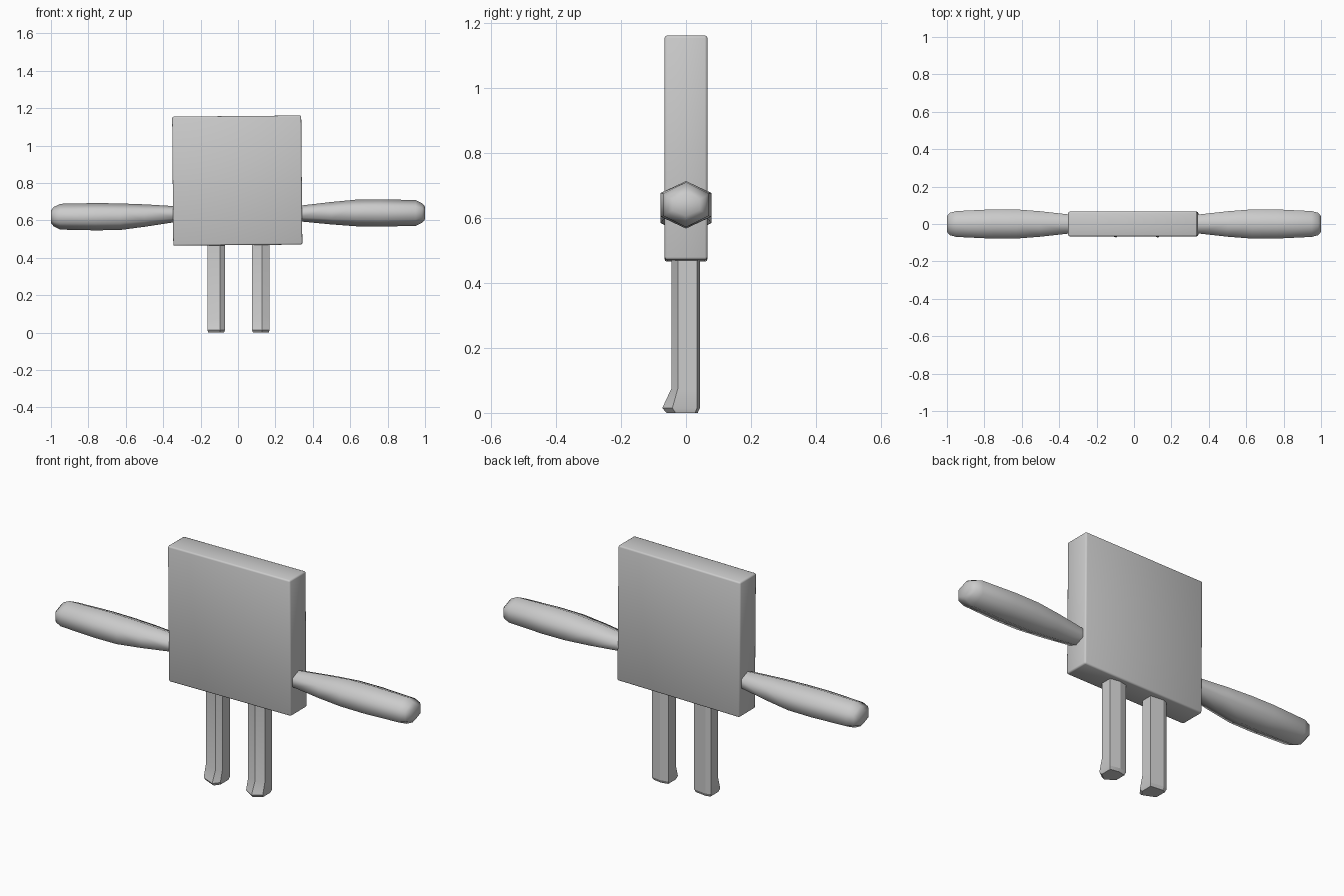
import bpy, bmesh, math

if "Cube" in bpy.data.objects:
    bpy.data.objects.remove(bpy.data.objects["Cube"])

grey = bpy.data.materials.new("light grey")
grey.diffuse_color = (0.6, 0.6, 0.6, 1)
grey.use_nodes = True
grey.node_tree.nodes["Principled BSDF"].inputs["Base Color"].default_value = grey.diffuse_color


def finish(name, bm, angle):
    """Turn a bmesh into a shaded object."""
    bmesh.ops.recalc_face_normals(bm, faces=bm.faces[:])
    mesh = bpy.data.meshes.new(name)
    bm.to_mesh(mesh)
    bm.free()
    mesh.materials.append(grey)
    obj = bpy.data.objects.new(name, mesh)
    bpy.context.collection.objects.link(obj)
    bpy.ops.object.select_all(action='DESELECT')
    obj.select_set(True)
    bpy.context.view_layer.objects.active = obj
    bpy.ops.object.shade_smooth_by_angle(angle=math.radians(angle))
    return obj


def loft(name, rings, angle):
    """Skin a stack of equal rings and cap both ends."""
    bm = bmesh.new()
    loops = [[bm.verts.new(p) for p in ring] for ring in rings]
    n = len(loops[0])
    for a, b in zip(loops, loops[1:]):
        for i in range(n):
            j = (i + 1) % n
            bm.faces.new((a[i], a[j], b[j], b[i]))
    bm.faces.new(loops[0])
    bm.faces.new(loops[-1])
    return finish(name, bm, angle)


# Square slab body with narrow rounded edges, leaning very slightly
bm = bmesh.new()
bmesh.ops.create_cube(bm, size=1)
for v in bm.verts:
    v.co.x *= 0.69
    v.co.y *= 0.132
    v.co.z *= 0.69
bmesh.ops.bevel(bm, geom=bm.edges[:], offset=0.008, segments=2,
                profile=0.5, affect='EDGES')
body = finish("body", bm, 50)
body.location = (-0.004, 0, 0.813)
body.rotation_euler.y = math.radians(-0.5)

# Six-sided club arms: (distance from centre, half depth, half height)
ARM = [(0.33, 0.049, 0.042), (0.50, 0.068, 0.060), (0.63, 0.078, 0.071),
       (0.76, 0.078, 0.073), (0.95, 0.069, 0.069), (0.985, 0.060, 0.052),
       (1.0, 0.042, 0.034)]
for side, name, z_root, z_tip in ((1, "right_arm", 0.637, 0.640),
                                  (-1, "left_arm", 0.634, 0.620)):
    rings = []
    for x, hy, hz in ARM:
        t = min(1, (x - 0.33) / 0.3)
        zc = z_root + (z_tip - z_root) * t
        rings.append([(side * x,
                       hy * math.sin(k * math.pi / 3) / math.sin(math.pi / 3),
                       zc + hz * math.cos(k * math.pi / 3)) for k in range(6)])
    loft(name, rings, 75)

# Six-sided legs, the foot flaring forward:
# (height, front ridge y, front side y, back side y, back ridge y, half width)
LEG = [(0.475, -0.045, -0.025, 0.034, 0.043, 0.047),
       (0.075, -0.045, -0.025, 0.034, 0.043, 0.047),
       (0.015, -0.073, -0.042, 0.034, 0.043, 0.047),
       (0.0, -0.060, -0.032, 0.028, 0.036, 0.042)]
for name, cx, ridge in (("left_leg", -0.117, 0.022), ("right_leg", 0.122, 0.005)):
    rings = [[(cx + ridge, yf, z), (cx + w, ys, z), (cx + w, yb, z),
              (cx - ridge, yr, z), (cx - w, yb, z), (cx - w, ys, z)]
             for z, yf, ys, yb, yr, w in LEG]
    loft(name, rings, 20)
